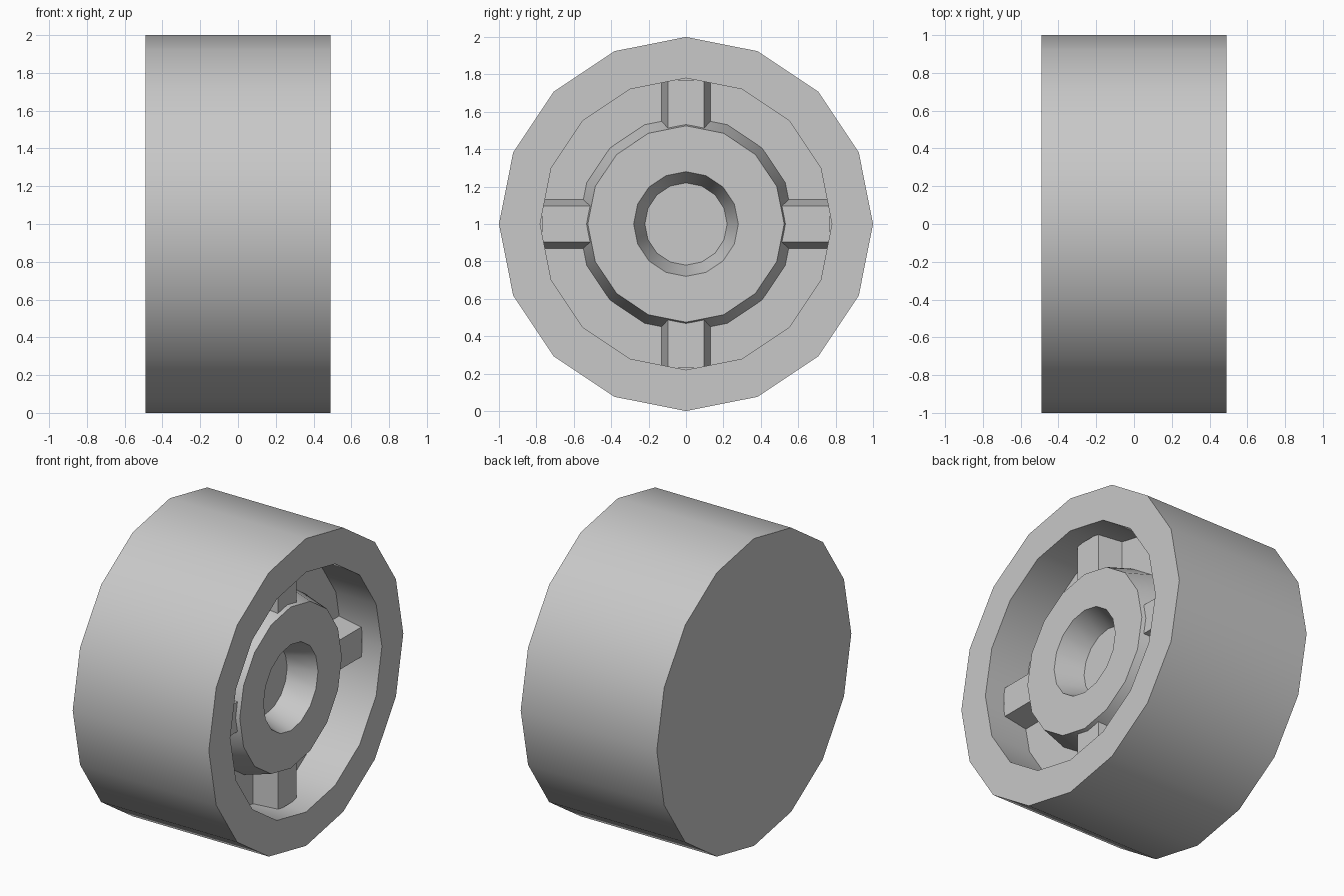
import bpy, bmesh, math
from mathutils import Matrix

cube = bpy.data.objects.get("Cube")
if cube:
    bpy.data.objects.remove(cube, do_unlink=True)

SIDES = 16
HALF = 0.49          # half width of the wheel
FLOOR = 0.20         # floor of the recess
HUB_TOP = 0.38
SPOKE_TOP = 0.355

grey = bpy.data.materials.new("plain grey")
grey.use_nodes = True
colour = (0.58, 0.58, 0.58, 1)
grey.diffuse_color = colour
grey.node_tree.nodes["Principled BSDF"].inputs["Base Color"].default_value = colour


def finish(bm, name):
    bmesh.ops.recalc_face_normals(bm, faces=bm.faces)
    mesh = bpy.data.meshes.new(name)
    bm.to_mesh(mesh)
    bm.free()
    mesh.materials.append(grey)
    obj = bpy.data.objects.new(name, mesh)
    obj.location.z = 1
    bpy.context.collection.objects.link(obj)
    bpy.ops.object.select_all(action="DESELECT")
    obj.select_set(True)
    bpy.context.view_layer.objects.active = obj
    bpy.ops.object.shade_smooth_by_angle(angle=math.radians(30))
    return obj


# Wheel body: (x, radius) profile turned around the axle, closed by flat caps
profile = [(-HALF, 1), (HALF, 1), (HALF, 0.78), (FLOOR, 0.78),
           (FLOOR, 0.575), (HUB_TOP, 0.525), (HUB_TOP, 0.28), (FLOOR, 0.22)]
bm = bmesh.new()
rings = []
for x, r in profile:
    angles = [math.tau * i / SIDES for i in range(SIDES)]
    rings.append([bm.verts.new((x, r * math.cos(a), r * math.sin(a))) for a in angles])
for a, b in zip(rings, rings[1:]):
    for i in range(SIDES):
        j = (i + 1) % SIDES
        bm.faces.new((a[i], a[j], b[j], b[i]))
bm.faces.new(rings[0])
bm.faces.new(rings[-1])
finish(bm, "wheel_body")

# Four spokes: tapered bars between hub and rim
section = [(FLOOR - 0.01, -0.132), (FLOOR - 0.01, 0.132), (SPOKE_TOP, 0.097), (SPOKE_TOP, -0.097)]
for k, side in enumerate(("left_side", "top", "right_side", "bottom")):
    bm = bmesh.new()
    inner, outer = ([bm.verts.new((x, r, z)) for x, z in section] for r in (0.48, 0.77))
    bm.faces.new(inner)
    bm.faces.new(outer)
    for i in range(4):
        j = (i + 1) % 4
        bm.faces.new((inner[i], inner[j], outer[j], outer[i]))
    bm.transform(Matrix.Rotation(k * math.pi / 2, 4, "X"))
    finish(bm, "spoke_" + side)
